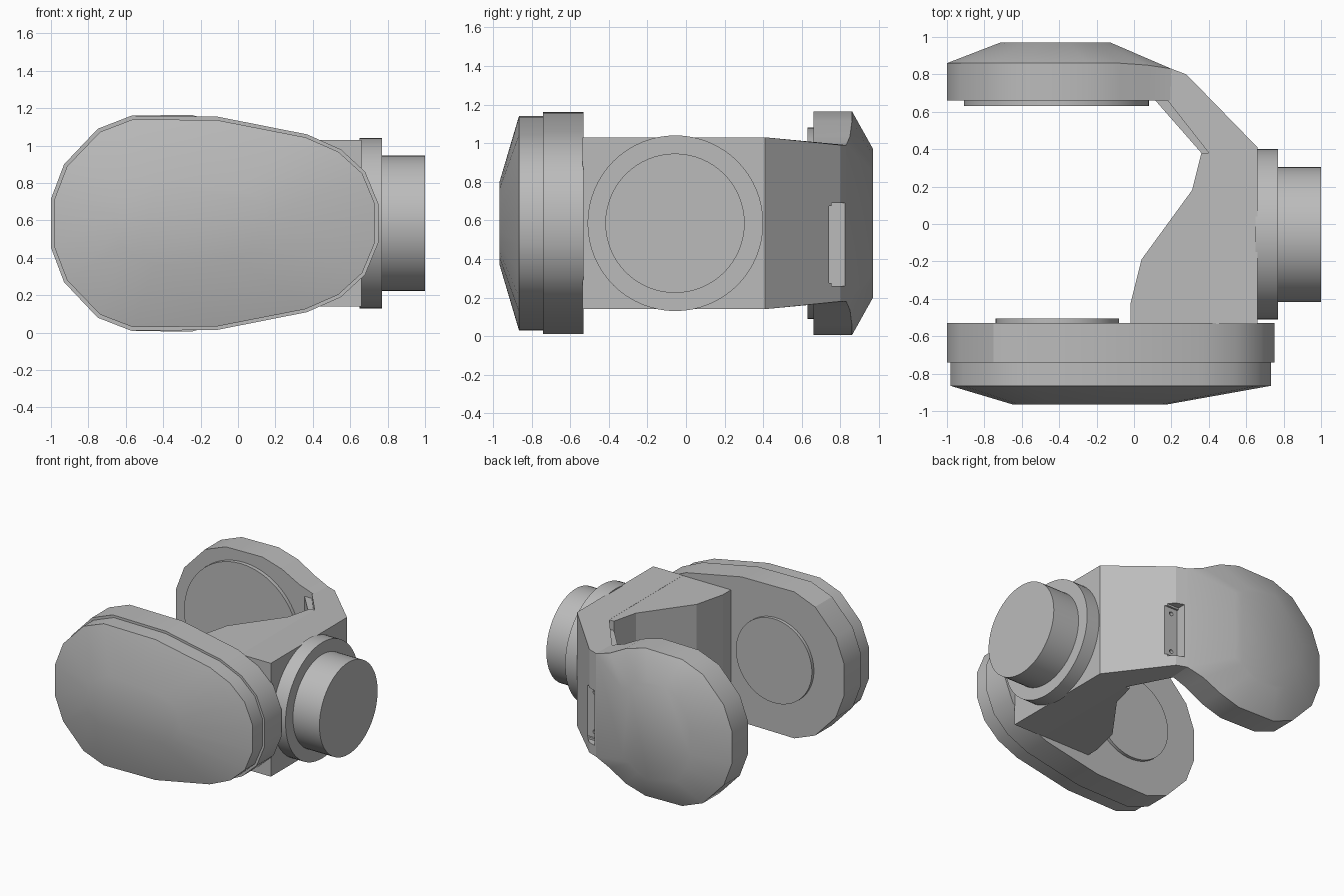
import bpy, bmesh, math
from mathutils import Matrix

MID = 0.585  # height of the symmetry plane

if "Cube" in bpy.data.objects:
    bpy.data.objects.remove(bpy.data.objects["Cube"], do_unlink=True)

grey = bpy.data.materials.new("plain grey")
grey.use_nodes = True
grey.diffuse_color = (0.5, 0.5, 0.5, 1)
grey.node_tree.nodes["Principled BSDF"].inputs["Base Color"].default_value = (0.5, 0.5, 0.5, 1)


def finish(name, bm, smooth=None):
    bmesh.ops.recalc_face_normals(bm, faces=bm.faces)
    mesh = bpy.data.meshes.new(name)
    bm.to_mesh(mesh)
    bm.free()
    mesh.materials.append(grey)
    ob = bpy.data.objects.new(name, mesh)
    bpy.context.collection.objects.link(ob)
    bpy.ops.object.select_all(action='DESELECT')
    ob.select_set(True)
    bpy.context.view_layer.objects.active = ob
    if smooth:
        bpy.ops.object.shade_smooth_by_angle(angle=math.radians(smooth))
    return ob


def loft(name, rings, smooth=None):
    """Skin a stack of equal rings and cap both ends."""
    bm = bmesh.new()
    loops = [[bm.verts.new(p) for p in ring] for ring in rings]
    for a, b in zip(loops, loops[1:]):
        for i in range(len(a)):
            j = (i + 1) % len(a)
            bm.faces.new((a[i], a[j], b[j], b[i]))
    bm.faces.new(loops[0])
    bm.faces.new(loops[-1])
    return finish(name, bm, smooth)


def mirrored(half):
    """Close an upper half outline by mirroring it below the middle."""
    return half + [(x, -z) for x, z in reversed(half)]


def ring(outline, y, cx=0, kx=1, kz=1, tilt=0):
    return [(cx + (x - cx) * kx, y + tilt * max(x, 0), MID + z * kz) for x, z in outline]


def prism(name, profile, half_height):
    """Upright solid over a plan profile, height given by a rule on y."""
    return loft(name, [[(x, y, MID + s * half_height(y)) for x, y in profile]
                       for s in (-1, 1)])


def cylinder(name, axis, start, end, a, radius, sides=64):
    """Cylinder along x or y; a is its centre on the other flat axis."""
    bm = bmesh.new()
    bmesh.ops.create_cone(bm, cap_ends=True, segments=sides, radius1=radius,
                          radius2=radius, depth=abs(end - start))
    mid = (start + end) / 2
    if axis == 'X':
        move, turn = (mid, a, MID), Matrix.Rotation(math.pi / 2, 4, 'Y')
    else:
        move, turn = (a, mid, MID), Matrix.Rotation(math.pi / 2, 4, 'X')
    bmesh.ops.transform(bm, matrix=Matrix.Translation(move) @ turn, verts=bm.verts)
    return finish(name, bm, 40)


# Front pod: wide base band, inset shell and domed cap
round_end = [(-1, 0.13), (-0.93, 0.315), (-0.75, 0.505), (-0.57, 0.575)]
pod = mirrored(round_end + [(-0.11, 0.57), (0.37, 0.475), (0.55, 0.395),
                            (0.68, 0.275), (0.75, 0.105)])
loft("front_pod_band", [ring(pod, -0.53), ring(pod, -0.74)], 25)
loft("front_pod_shell", [ring(pod, -0.73, -0.12, 0.98, 0.967),
                         ring(pod, -0.865, -0.12, 0.98, 0.967),
                         ring(pod, -0.965, -0.335, 0.47, 0.38)], 35)

# Rear pod: rounded end narrowing to a neck, domed on the back
back = mirrored(round_end + [(-0.25, 0.58), (-0.08, 0.53), (0.07, 0.45), (0.2, 0.405)])
loft("rear_pod", [ring(back, 0.66), ring(back, 0.86, tilt=-0.15),
                  ring(back, 0.97, -0.44, 0.49, 0.66)], 35)

# Angled arm joining the pods
arm = prism("arm", [(0.66, -0.535), (0.66, 0.41), (0.28, 0.8), (0.2, 0.83),
                    (0.1, 0.66), (0.18, 0.66), (0.4, 0.38), (0.4, -0.535)],
            lambda y: 0.405 if y > 0.5 else 0.445)

# Gusset and lower inner rib on the inside of the arm
prism("arm_gusset", [(0.41, 0.38), (0.36, 0.38), (0.31, 0.18), (0.04, -0.19),
                     (-0.02, -0.43), (-0.02, -0.535), (0.41, -0.535)],
      lambda y: 0.444)
prism("arm_inner_rib", [(0.11, 0.665), (0.19, 0.665), (0.41, 0.38), (0.36, 0.38)],
      lambda y: 0.37)


# Connector slot with two screw holes cut into the arm
def carve(target, cutter):
    mod = target.modifiers.new("cut", 'BOOLEAN')
    mod.operation = 'DIFFERENCE'
    mod.solver = 'EXACT'
    mod.object = cutter
    cutter.hide_render = True
    bpy.context.view_layer.objects.active = target
    bpy.ops.object.modifier_apply(modifier=mod.name)
    bpy.data.objects.remove(cutter, do_unlink=True)


bm = bmesh.new()
bmesh.ops.create_cube(bm, size=1, matrix=Matrix.Translation((0.37, 0.79, 0.475))
                      @ Matrix.Diagonal((0.3, 0.1, 0.43, 1)))
bmesh.ops.bevel(bm, geom=[e for e in bm.edges if abs(e.verts[0].co.x - e.verts[1].co.x) > 0.1],
                offset=0.015, segments=2, affect='EDGES')
carve(arm, finish("slot_cutter", bm))
for z in (0.32, 0.63):
    hole = cylinder("hole_cutter", 'Y', 0.7, 0.77, 0.275, 0.016, 12)
    hole.location.z = z - MID
    bpy.context.view_layer.update()
    carve(arm, hole)

# Round pads facing each other and the side motor
cylinder("front_pad", 'Y', -0.54, -0.505, -0.41, 0.33)
cylinder("rear_pad", 'Y', 0.63, 0.67, -0.415, 0.495)
cylinder("motor_collar", 'X', 0.65, 0.77, -0.055, 0.455)
cylinder("motor_barrel", 'X', 0.76, 1.0, -0.057, 0.361)
